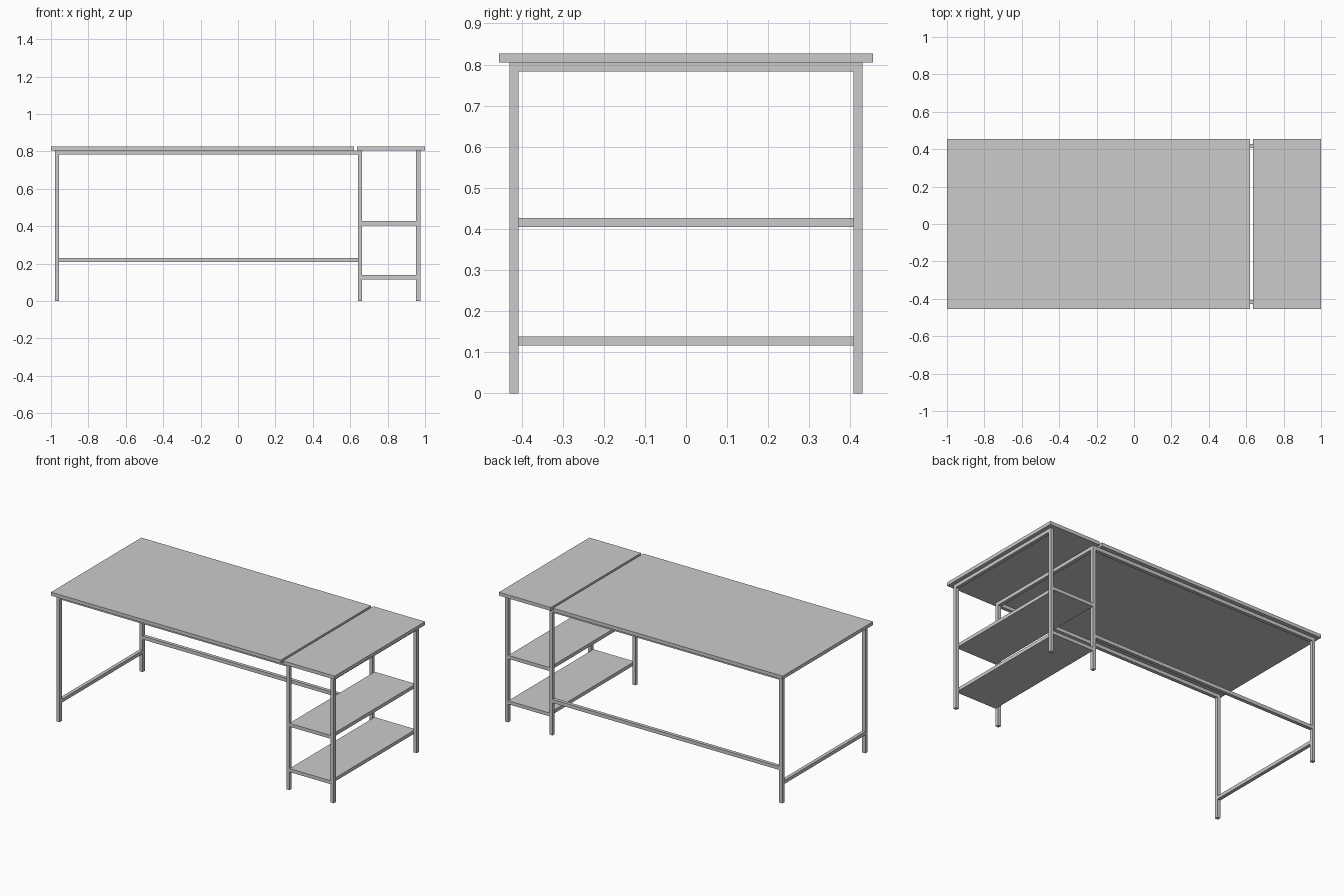
import bpy

if "Cube" in bpy.data.objects:
    bpy.data.objects.remove(bpy.data.objects["Cube"])


def box(name, x, y, z):
    """Box from (min, max) extents on each axis."""
    bpy.ops.mesh.primitive_cube_add(size=1, location=[(a + b) / 2 for a, b in (x, y, z)])
    ob = bpy.context.object
    ob.name = name
    ob.scale = [b - a for a, b in (x, y, z)]
    bpy.ops.object.transform_apply(location=False, rotation=False, scale=True)
    return ob


T = 0.022               # tube and board thickness
TOP = 0.805             # underside of the desktop
LEG_Y = 0.429           # outer face of the legs
IN_Y = LEG_Y - T        # inner face of the legs
LEFT, MID, RIGHT = -0.979, 0.641, 0.953   # low-x face of each leg pair

# Desktop and separate cabinet top
box("desktop", (-1, 0.62), (-0.455, 0.455), (TOP, TOP + T))
box("side_top", (0.635, 1), (-0.455, 0.455), (TOP, TOP + T))

# Square legs and long upper rails, front and back
for side, s in (("front", -1), ("back", 1)):
    y = sorted((s * IN_Y, s * LEG_Y))
    for label, x in (("left", LEFT), ("middle", MID), ("right", RIGHT)):
        box(f"{side}_{label}_leg", (x, x + T), y, (0, TOP))
    box(f"{side}_upper_rail", (LEFT + T, MID), y, (TOP - T, TOP))

# Cross rails under the tops of the shelf unit
for label, x in (("middle", MID), ("right", RIGHT)):
    box(f"{label}_cross_rail", (x, x + T), (-IN_Y, IN_Y), (TOP - T, TOP))

# Lower braces: left end and along the back
box("left_lower_rail", (LEFT, LEFT + T), (-IN_Y, IN_Y), (0.116, 0.138))
box("back_lower_rail", (LEFT + T, MID), (IN_Y, LEG_Y), (0.208, 0.23))

# Shelves held between the legs
for label, z in (("lower", 0.116), ("upper", 0.405)):
    box(f"{label}_shelf", (MID + T, RIGHT), (-LEG_Y, LEG_Y), (z, z + T))
